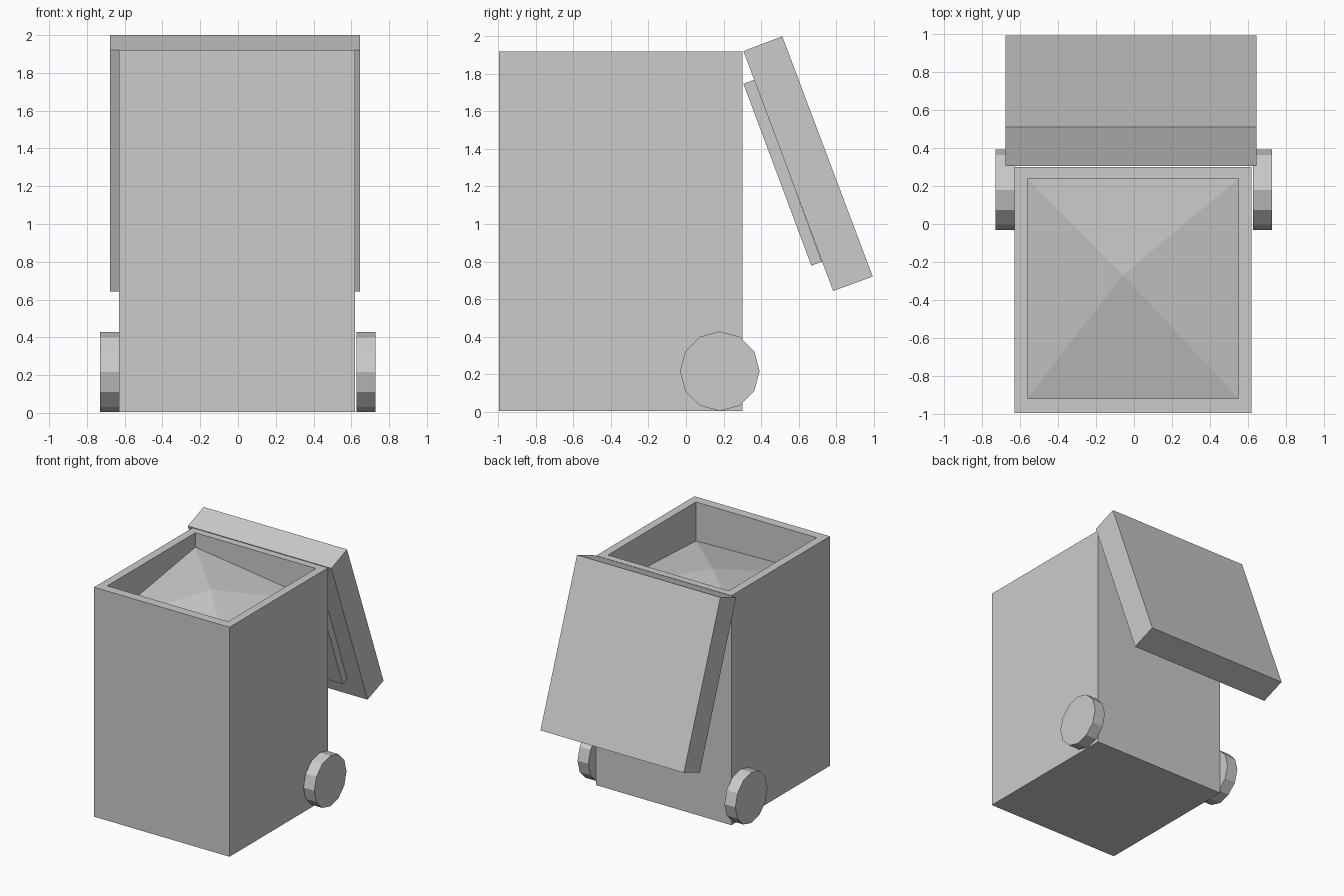
import bpy, bmesh, math

if "Cube" in bpy.data.objects:
    bpy.data.objects.remove(bpy.data.objects["Cube"])


def finish(bm, name):
    bmesh.ops.recalc_face_normals(bm, faces=bm.faces[:])
    mesh = bpy.data.meshes.new(name)
    bm.to_mesh(mesh)
    bm.free()
    obj = bpy.data.objects.new(name, mesh)
    bpy.context.collection.objects.link(obj)
    return obj


def extrude_profile(name, yz, x0, x1):
    """Solid prism: a side profile (y, z) extruded along x."""
    bm = bmesh.new()
    face = bm.faces.new([bm.verts.new((x0, y, z)) for y, z in yz])
    geom = bmesh.ops.extrude_face_region(bm, geom=[face])["geom"]
    verts = [g for g in geom if isinstance(g, bmesh.types.BMVert)]
    bmesh.ops.translate(bm, verts=verts, vec=(x1 - x0, 0, 0))
    return finish(bm, name)


# Bin body: stacked rings for floor, rim, opening and uneven fill edge
X0, X1, Y0, Y1, TOP = -0.63, 0.62, -0.997, 0.30, 1.92
IX0, IX1, IY0, IY1 = -0.562, 0.552, -0.92, 0.24
outer = [(X0, Y0), (X1, Y0), (X1, Y1), (X0, Y1)]
inner = [(IX0, IY0), (IX1, IY0), (IX1, IY1), (IX0, IY1)]
fill_depth = [0.30, 0.325, 0.27, 0.12]

bm = bmesh.new()
rings = [
    [bm.verts.new((x, y, 0.005)) for x, y in outer],
    [bm.verts.new((x, y, TOP)) for x, y in outer],
    [bm.verts.new((x, y, TOP)) for x, y in inner],
    [bm.verts.new((x, y, TOP - d)) for (x, y), d in zip(inner, fill_depth)],
]
bm.faces.new(rings[0])
for a, b in zip(rings, rings[1:]):
    for i in range(4):
        j = (i + 1) % 4
        bm.faces.new((a[i], a[j], b[j], b[i]))
# Heaped contents rising to an off-centre peak
peak = bm.verts.new((-0.06, -0.27, TOP - 0.145))
for i in range(4):
    bm.faces.new((rings[3][i], rings[3][(i + 1) % 4], peak))
finish(bm, "bin_body")

# Open lid hanging behind the bin, with its inner plug
extrude_profile("lid", [(0.306, 1.921), (0.513, 2.0), (0.995, 0.72), (0.784, 0.643)],
                -0.677, 0.647)
extrude_profile("lid_plug", [(0.306, 1.747), (0.365, 1.769), (0.724, 0.799), (0.668, 0.778)],
                -0.53, 0.50)

# Twelve-sided wheels
RADIUS, CY, CZ = 0.212, 0.18, 0.216
circle = [(CY + RADIUS * math.cos(math.tau * i / 12),
           CZ + RADIUS * math.sin(math.tau * i / 12)) for i in range(12)]
for side, x0, x1 in (("left", -0.73, -0.63), ("right", 0.627, 0.727)):
    extrude_profile(side + "_wheel", circle, x0, x1)
